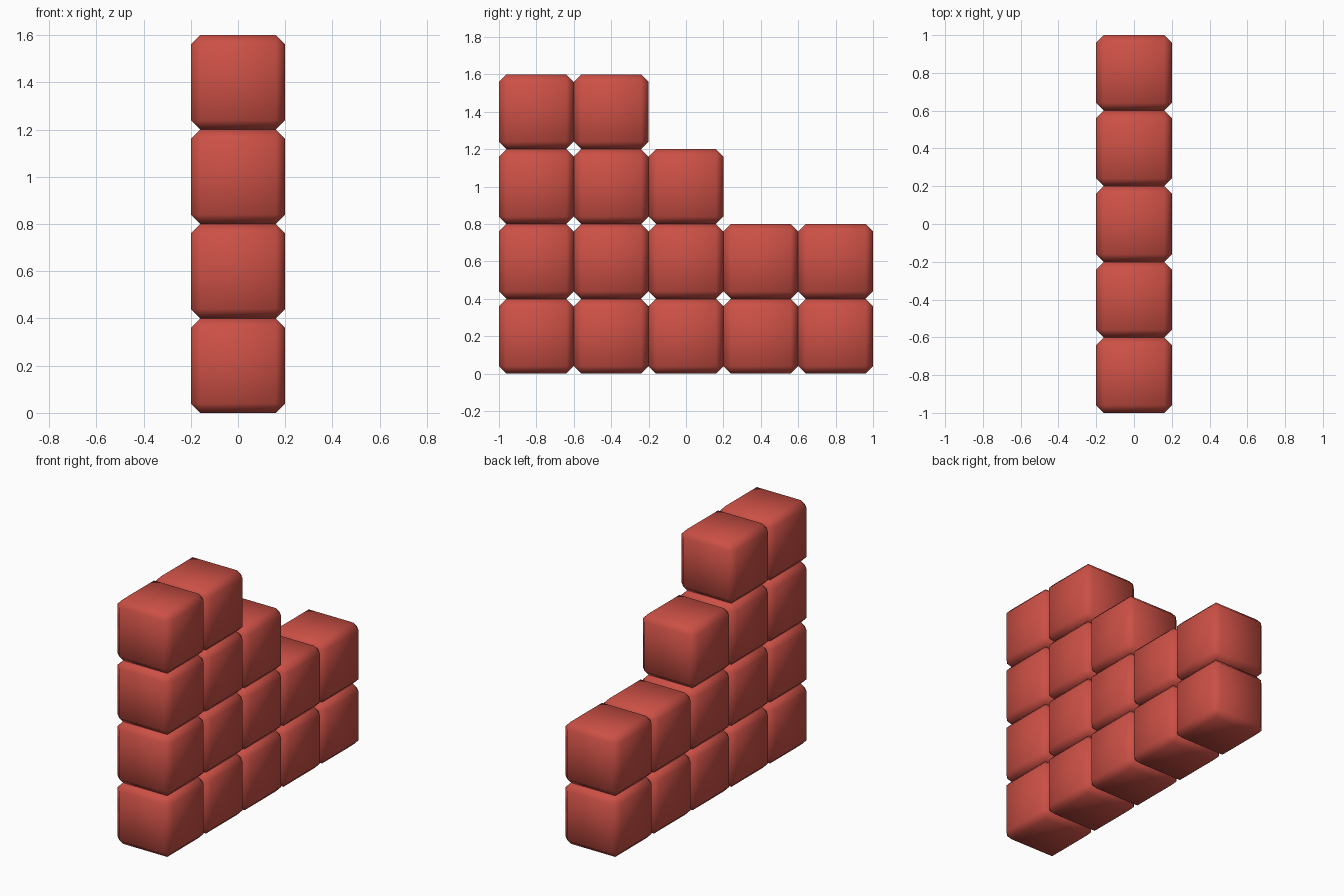
import bpy

if "Cube" in bpy.data.objects:
    bpy.data.objects.remove(bpy.data.objects["Cube"])

SIZE = 0.4
HEIGHTS = [4, 4, 3, 2, 2]  # blocks per column, front to back

red = bpy.data.materials.new("red")
red.diffuse_color = (0.6, 0.08, 0.06, 1)
red.use_nodes = True
red.node_tree.nodes["Principled BSDF"].inputs["Base Color"].default_value = red.diffuse_color


def block(name, y, z):
    bpy.ops.mesh.primitive_cube_add(size=SIZE, location=(0, y, z))
    ob = bpy.context.object
    ob.name = name
    ob.data.materials.append(red)
    # single chamfer on every edge, softened by smooth shading
    bevel = ob.modifiers.new("chamfer", 'BEVEL')
    bevel.width = 0.04
    bevel.segments = 1
    bpy.ops.object.shade_smooth()


# stepped wall of stacked blocks
for col, height in enumerate(HEIGHTS):
    for row in range(height):
        block(f"block_{col + 1}_{row + 1}", (col - 2) * SIZE, (row + 0.5) * SIZE)
